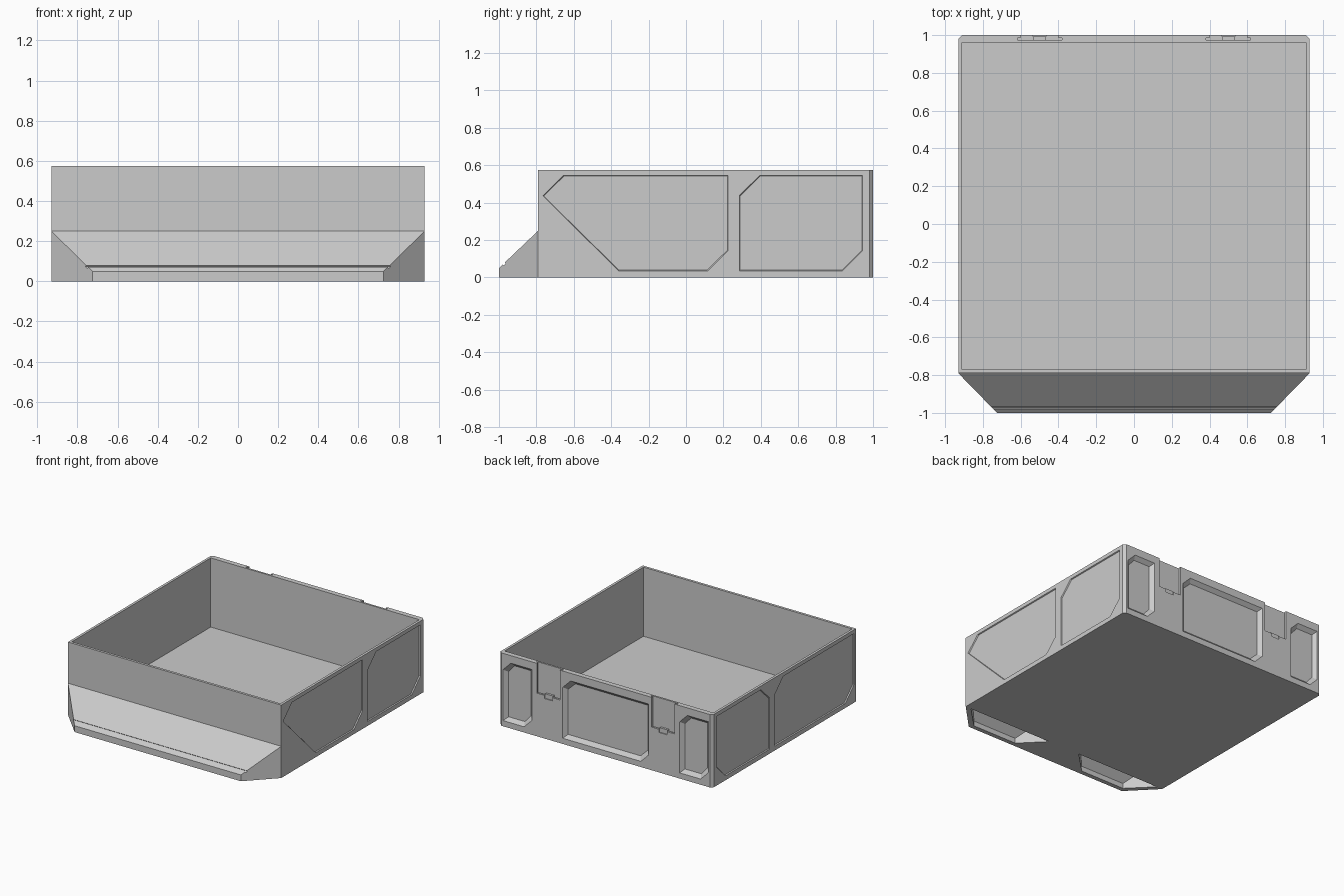
import bpy, bmesh

if "Cube" in bpy.data.objects:
    bpy.data.objects.remove(bpy.data.objects["Cube"])

H = 0.575          # bin height
HX = 0.93          # half width


def loft(name, ring_a, ring_b):
    """Closed solid between two rings with equal point counts."""
    bm = bmesh.new()
    a = [bm.verts.new(p) for p in ring_a]
    b = [bm.verts.new(p) for p in ring_b]
    n = len(a)
    bm.faces.new(a)
    bm.faces.new(b[::-1])
    for i in range(n):
        j = (i + 1) % n
        bm.faces.new((a[i], b[i], b[j], a[j]))
    bmesh.ops.recalc_face_normals(bm, faces=bm.faces[:])
    me = bpy.data.meshes.new(name)
    bm.to_mesh(me)
    bm.free()
    ob = bpy.data.objects.new(name, me)
    bpy.context.collection.objects.link(ob)
    return ob


def block(name, x, y, z):
    ring = [(x[0], y[0]), (x[1], y[0]), (x[1], y[1]), (x[0], y[1])]
    return loft(name, [(*p, z[0]) for p in ring], [(*p, z[1]) for p in ring])


def inset(poly, d):
    """Shrink a 2D outline by about d on each side."""
    out = list(poly)
    for k in (0, 1):
        lo, hi = min(p[k] for p in poly), max(p[k] for p in poly)
        c, s = (lo + hi) / 2, 1 - 2 * d / (hi - lo)
        out = [tuple(c + (v - c) * s if i == k else v for i, v in enumerate(p)) for p in out]
    return out


def cut(target, cutters):
    """Subtract each cutter, bake the result and remove the cutters."""
    for c in cutters:
        c.hide_render = True
        m = target.modifiers.new("cut", 'BOOLEAN')
        m.operation, m.solver, m.object = 'DIFFERENCE', 'EXACT', c
    bpy.context.view_layer.update()
    dg = bpy.context.evaluated_depsgraph_get()
    me = bpy.data.meshes.new_from_object(target.evaluated_get(dg))
    target.modifiers.clear()
    target.data = me
    for c in cutters:
        bpy.data.objects.remove(c)


# Bin shell with chamfered back corners
plan = [(-HX, -0.79), (HX, -0.79), (HX, 0.98), (HX - 0.02, 1.0), (-HX + 0.02, 1.0), (-HX, 0.98)]
bin_body = loft("bin_body", [(*p, 0) for p in plan], [(*p, H) for p in plan])
cutters = [block("cavity", (-0.91, 0.91), (-0.77, 0.96), (0.03, H + 0.1))]


# Shallow framed panels on the sides
def side_panel(sign, poly):
    def ring(pts, x):
        return [(sign * x, *p) for p in pts]
    cutters.append(loft("panel_cut", ring(poly, HX + 0.01), ring(inset(poly, 0.009), HX - 0.008)))


side_panel(1, [(-0.77, 0.44), (-0.66, 0.55), (0.23, 0.55), (0.23, 0.14), (0.12, 0.03), (-0.36, 0.03)])
side_panel(1, [(0.28, 0.03), (0.28, 0.44), (0.39, 0.55), (0.95, 0.55), (0.95, 0.14), (0.84, 0.03)])
side_panel(-1, [(-0.77, 0.14), (-0.77, 0.55), (0.12, 0.55), (0.23, 0.44), (0.23, 0.03), (-0.66, 0.03)])
side_panel(-1, [(0.28, 0.03), (0.28, 0.44), (0.39, 0.55), (0.95, 0.55), (0.95, 0.14), (0.84, 0.03)])

# Bevelled recesses across the back
for x0, x1 in ((0.64, 0.90), (-0.38, 0.38), (-0.90, -0.64)):
    c = 0.07
    poly = [(x1, 0.04), (x1, 0.52 - c), (x1 - c, 0.52), (x0, 0.52), (x0, 0.04 + c), (x0 + c, 0.04)]
    outer = [(p[0], 1.005, p[1]) for p in poly]
    inner = [(p[0], 0.972, p[1]) for p in inset(poly, 0.032)]
    cutters.append(loft("recess_cut", outer, inner))

# Undercut hanger slots with a small catch notch
for cx in (-0.5, 0.5):
    cutters.append(block("slot_cut", (cx - 0.10, cx + 0.10), (0.978, 1.05), (0.34, H + 0.1)))
    cutters.append(block("undercut", (cx - 0.118, cx + 0.118), (0.975, 0.985), (0.335, H + 0.1)))
    cutters.append(block("notch_cut", (cx - 0.035, cx + 0.035), (0.985, 1.05), (0.315, 0.36)))
cut(bin_body, cutters)

# Catch tabs inside the hanger slots
for cx, side in ((-0.5, "left"), (0.5, "right")):
    block("catch_tab_" + side, (cx - 0.035, cx + 0.035), (0.97, 0.992), (0.315, 0.35))

# Sloped front lip with 45 degree ends
base = [(-HX, -0.79), (-0.725, -1.0), (0.725, -1.0), (HX, -0.79)]
front_lip = loft("front_lip", [(*p, 0) for p in base],
                 [(x, y, 0.05 if y < -0.9 else 0.25) for x, y in base])

# Label groove along the slope, and two hollow pockets underneath
groove = [(-0.985, 0.075), (-0.975, 0.085), (-0.964, 0.074), (-0.974, 0.064)]
cutters = [loft("groove_cut", [(-0.8, *p) for p in groove], [(0.8, *p) for p in groove])]
wedge = [(-0.965, -0.01), (-0.77, -0.01), (-0.77, 0.235), (-0.965, 0.04)]
for s in (-1, 1):
    ring_in = [(s * (0.14 - (y + 0.79)), y, z) for y, z in wedge]
    ring_out = [(s * (0.88 + (y + 0.79)), y, z) for y, z in wedge]
    cutters.append(loft("pocket_cut", ring_in, ring_out))
cut(front_lip, cutters)
